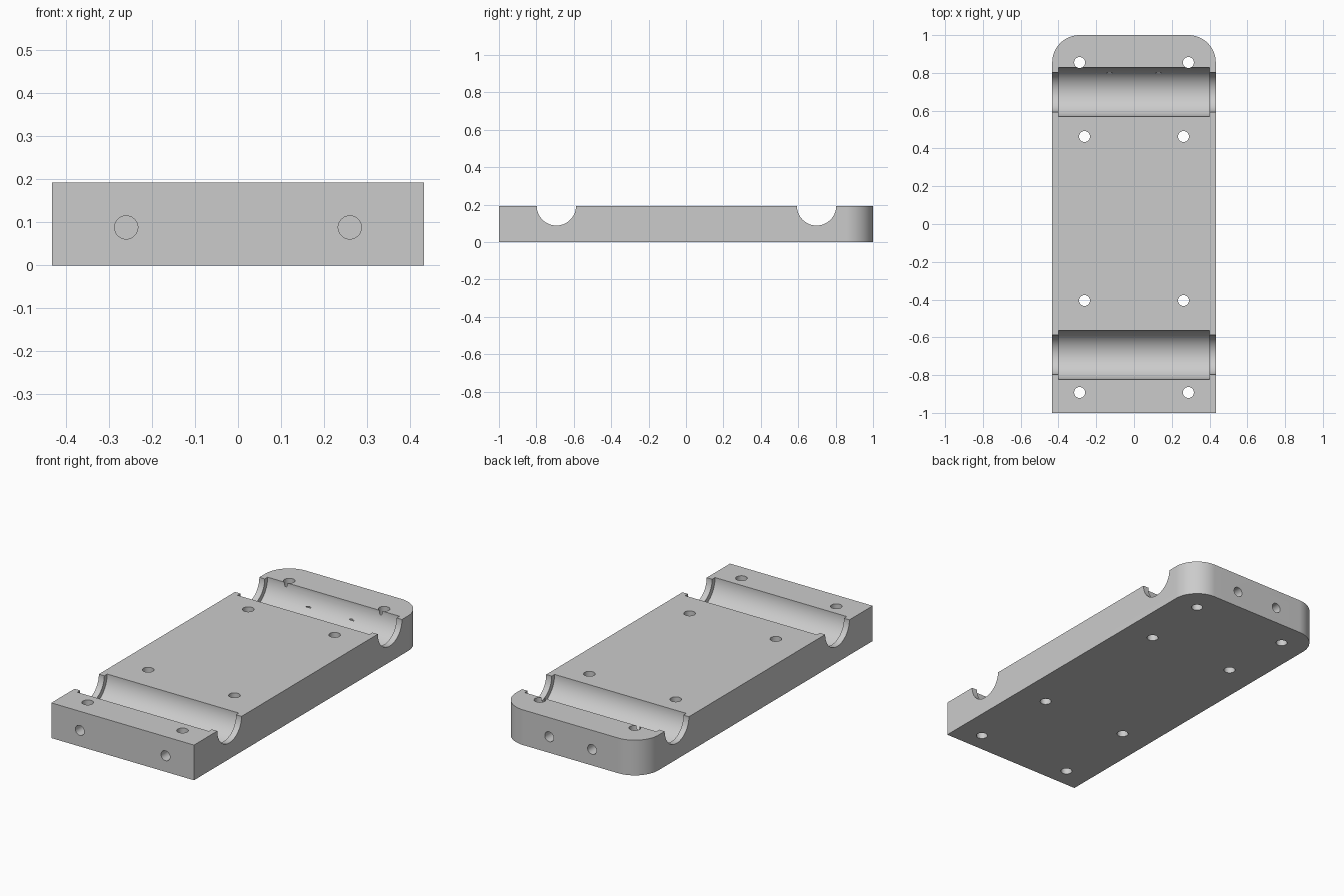
import bpy, bmesh, math
from mathutils import Matrix

cube = bpy.data.objects.get("Cube")
if cube:
    bpy.data.objects.remove(cube, do_unlink=True)

HALF_W, HALF_L, HEIGHT = 0.433, 1.0, 0.193
CORNER, HOLE = 0.145, 0.029

grey = bpy.data.materials.new("plain grey")
grey.use_nodes = True
colour = (0.6, 0.6, 0.6, 1)
grey.diffuse_color = colour
grey.node_tree.nodes["Principled BSDF"].inputs["Base Color"].default_value = colour


def add_object(name, bm):
    mesh = bpy.data.meshes.new(name)
    bm.to_mesh(mesh)
    bm.free()
    mesh.materials.append(grey)
    obj = bpy.data.objects.new(name, mesh)
    bpy.context.collection.objects.link(obj)
    return obj


def make_plate():
    """Flat block, square at the front, rounded corners at the back."""
    outline = [(-HALF_W, -HALF_L), (HALF_W, -HALF_L)]
    steps = 24
    for side, start in ((1, 0), (-1, math.pi / 2)):
        for i in range(steps + 1):
            a = start + math.pi / 2 * i / steps
            outline.append((side * (HALF_W - CORNER) + CORNER * math.cos(a),
                            HALF_L - CORNER + CORNER * math.sin(a)))
    bm = bmesh.new()
    base = bm.faces.new([bm.verts.new((x, y, 0)) for x, y in outline])
    top = bmesh.ops.extrude_face_region(bm, geom=[base])["geom"]
    bmesh.ops.translate(bm, vec=(0, 0, HEIGHT),
                        verts=[v for v in top if isinstance(v, bmesh.types.BMVert)])
    bmesh.ops.recalc_face_normals(bm, faces=bm.faces)
    return add_object("mounting_plate", bm)


def cut_cylinder(target, axis, centre, radius, length, sides=32):
    """Subtract a cylinder lying along the given axis."""
    turn = {"X": Matrix.Rotation(math.pi / 2, 4, "Y"),
            "Y": Matrix.Rotation(math.pi / 2, 4, "X"),
            "Z": Matrix.Identity(4)}[axis]
    spin = Matrix.Rotation(math.pi / sides, 4, "Z")
    bm = bmesh.new()
    bmesh.ops.create_cone(bm, cap_ends=True, segments=sides, radius1=radius,
                          radius2=radius, depth=length,
                          matrix=Matrix.Translation(centre) @ turn @ spin)
    cutter = add_object("hole_cutter", bm)
    cutter.hide_render = True
    mod = target.modifiers.new("cut", "BOOLEAN")
    mod.operation = "DIFFERENCE"
    mod.solver = "EXACT"
    mod.object = cutter
    bpy.context.view_layer.objects.active = target
    bpy.ops.object.modifier_apply(modifier=mod.name)
    bpy.data.objects.remove(cutter, do_unlink=True)


plate = make_plate()

# Cross grooves: narrow lips at the ends, wider channel between them
for y in (-0.693, 0.698):
    cut_cylinder(plate, "X", (0, y, HEIGHT), 0.105, 1.0, 96)
    cut_cylinder(plate, "X", (0, y, HEIGHT), 0.13, 0.8, 96)

for side in (-1, 1):
    # Vertical through holes
    for x, y in ((0.288, 0.855), (0.262, 0.463), (0.262, -0.405), (0.288, -0.892)):
        cut_cylinder(plate, "Z", (side * x, y, HEIGHT / 2), HOLE, 0.5)
    # Blind holes in the front and back ends
    cut_cylinder(plate, "Y", (side * 0.26, -1, 0.088), HOLE - 0.002, 0.4)
    cut_cylinder(plate, "Y", (side * 0.13, 1, 0.088), HOLE - 0.002, 0.404)

bpy.ops.object.select_all(action="DESELECT")
plate.select_set(True)
bpy.context.view_layer.objects.active = plate
bpy.ops.object.shade_smooth_by_angle(angle=math.radians(30))
